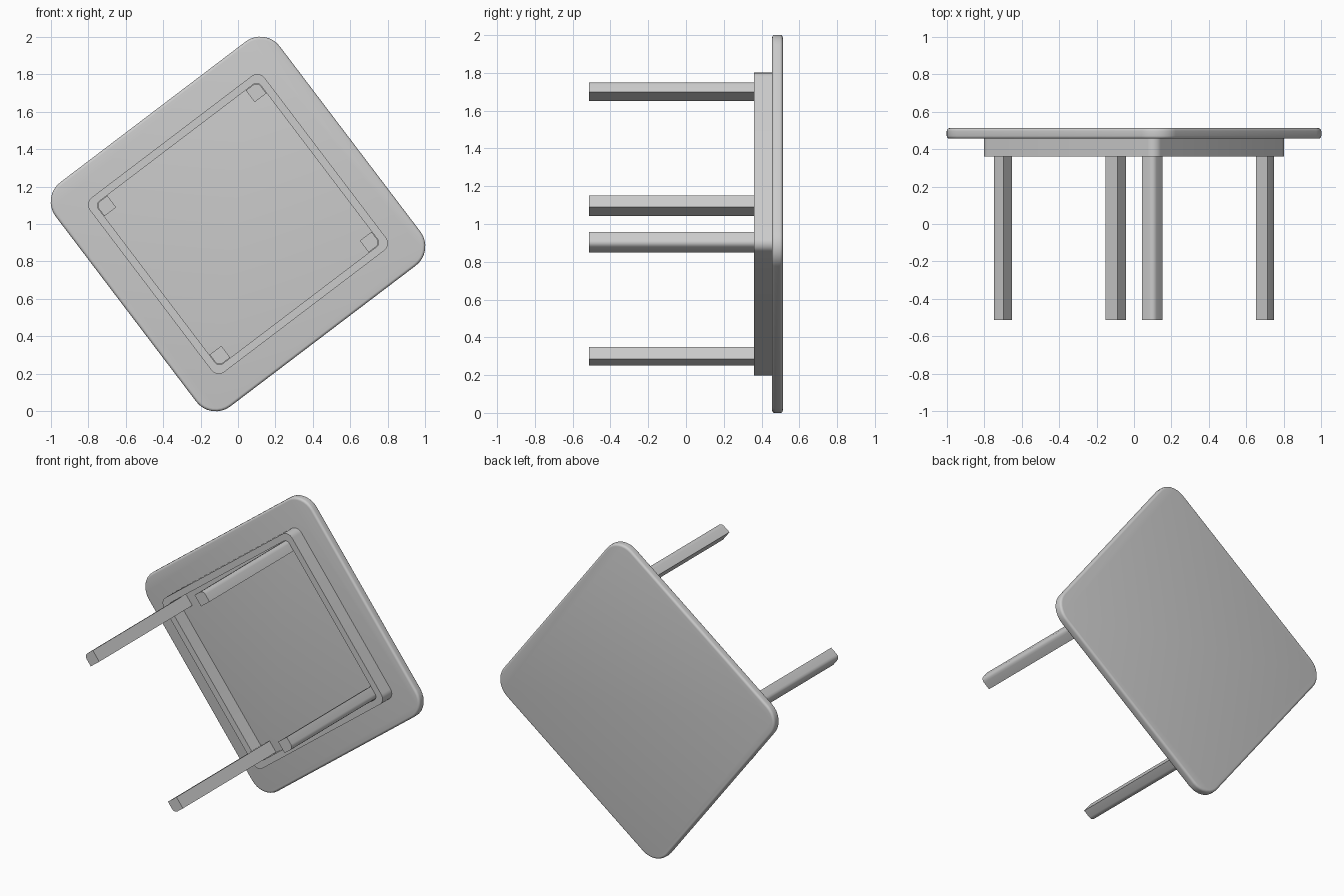
import bpy, bmesh, math
from mathutils import Matrix

cube = bpy.data.objects.get("Cube")
if cube:
    bpy.data.objects.remove(cube)

grey = bpy.data.materials.new("plain grey")
grey.use_nodes = True
colour = (0.6, 0.6, 0.6, 1)
grey.diffuse_color = colour
grey.node_tree.nodes["Principled BSDF"].inputs["Base Color"].default_value = colour

# The table lies on its side, turned about the y axis
TURN = Matrix.Translation((0, 0, 1)) @ Matrix.Rotation(math.radians(-37.2), 4, "Y")


def rounded_square(half, radius, steps=8):
    """Outline of a square with rounded corners, in x and z."""
    points = []
    for corner in range(4):
        mid = math.pi / 2 * corner + math.pi / 4
        cx = math.copysign(half - radius, math.cos(mid))
        cz = math.copysign(half - radius, math.sin(mid))
        for i in range(steps + 1):
            a = math.pi / 2 * (corner + i / steps)
            points.append((cx + radius * math.cos(a), cz + radius * math.sin(a)))
    return points


def loft(name, sections, closed=False):
    """Join matching outlines, each given as (points, y), with end caps unless closed."""
    bm = bmesh.new()
    rings = [[bm.verts.new((x, y, z)) for x, z in pts] for pts, y in sections]
    pairs = list(zip(rings, rings[1:]))
    if closed:
        pairs.append((rings[-1], rings[0]))
    else:
        bm.faces.new(rings[0])
        bm.faces.new(rings[-1])
    for a, b in pairs:
        n = len(a)
        for i in range(n):
            j = (i + 1) % n
            bm.faces.new((a[i], a[j], b[j], b[i]))
    bmesh.ops.recalc_face_normals(bm, faces=bm.faces)
    mesh = bpy.data.meshes.new(name)
    bm.to_mesh(mesh)
    bm.free()
    mesh.materials.append(grey)
    obj = bpy.data.objects.new(name, mesh)
    bpy.context.collection.objects.link(obj)
    obj.matrix_world = TURN
    bpy.ops.object.select_all(action="DESELECT")
    obj.select_set(True)
    bpy.context.view_layer.objects.active = obj
    bpy.ops.object.shade_smooth_by_angle(angle=math.radians(40))
    return obj


# Tabletop slab with a softened rim
HALF, CORNER, SOFT = 0.752, 0.13, 0.015
FRONT, BACK = 0.456, 0.5125
arc = [math.pi / 2 * i / 4 for i in range(5)]
rim = [(SOFT * (1 - math.sin(a)), SOFT * (1 - math.cos(a))) for a in arc]
slab = [(rounded_square(HALF - d, CORNER - d), FRONT + y) for d, y in rim]
slab += [(rounded_square(HALF - d, CORNER - d), BACK - y) for d, y in reversed(rim)]
loft("tabletop", slab)

# Apron frame under the top, open in the middle
outer = rounded_square(0.586, 0.05)
inner = rounded_square(0.545, 0.028)
loft("apron", [(outer, 0.36), (outer, FRONT + 0.002),
               (inner, FRONT + 0.002), (inner, 0.36)], closed=True)

# Four legs, each rounded only on its outer corner
INSIDE, OUTSIDE, ROUND = 0.465, 0.543, 0.028
quarter = [(OUTSIDE - ROUND + ROUND * math.cos(a), OUTSIDE - ROUND + ROUND * math.sin(a))
           for a in arc]
leg = [(INSIDE, INSIDE), (OUTSIDE, INSIDE)] + quarter + [(INSIDE, OUTSIDE)]
for side, sx in (("left", 1), ("right", -1)):
    for level, sz in (("upper", 1), ("lower", -1)):
        pts = [(sx * x, sz * z) for x, z in leg]
        loft(f"{level}_{side}_leg", [(pts, -0.5125), (pts, FRONT + 0.002)])
